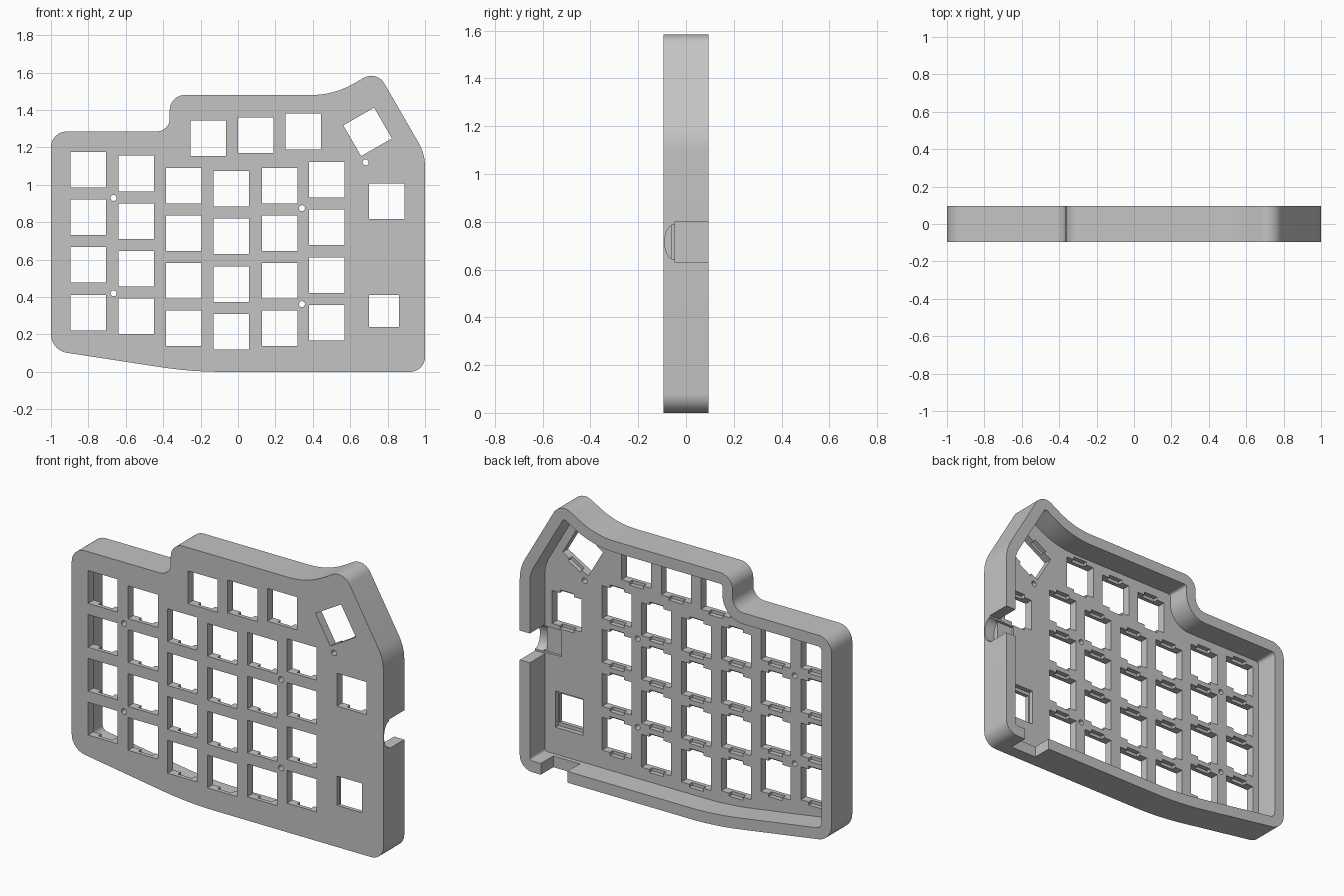
import bpy, bmesh, math
from mathutils import Vector, Matrix

if "Cube" in bpy.data.objects:
    bpy.data.objects.remove(bpy.data.objects["Cube"])

FRONT, BACK, PLATE_BACK = -0.095, 0.095, -0.045
WALL, KEY, PITCH = 0.065, 0.19, 0.2545


def rounded(corners, per_turn=48):
    """Polygon with every corner (x, z, radius) replaced by an arc."""
    points = []
    for i, (x, z, r) in enumerate(corners):
        c = Vector((x, z))
        a = (Vector(corners[i - 1][:2]) - c).normalized()
        b = (Vector(corners[(i + 1) % len(corners)][:2]) - c).normalized()
        half = a.angle(b) / 2
        centre = c + (a + b).normalized() * r / math.sin(half)
        start = c + a * r / math.tan(half) - centre
        end = c + b * r / math.tan(half) - centre
        sweep = math.atan2(start.x * end.y - start.y * end.x, start.dot(end))
        steps = max(6, round(abs(sweep) / math.tau * per_turn))
        for k in range(steps + 1):
            points.append(centre + Matrix.Rotation(sweep * k / steps, 2) @ start)
    return points


def inset(points, d):
    """Offset a counter-clockwise outline inwards."""
    out = []
    for i, p in enumerate(points):
        a = (p - points[i - 1]).normalized()
        b = (points[(i + 1) % len(points)] - p).normalized()
        n = Vector((-a.y - b.y, a.x + b.x)).normalized()
        out.append(p + n * d / n.dot(Vector((-a.y, a.x))))
    return out


def rect(x, z, w, h, turn=0):
    rot = Matrix.Rotation(math.radians(turn), 2)
    return [Vector((x, z)) + rot @ Vector((sx * w / 2, sz * h / 2))
            for sx, sz in ((-1, -1), (1, -1), (1, 1), (-1, 1))]


def ellipse(x, z, rx, rz, n=24):
    return [Vector((x + rx * math.cos(math.tau * k / n), z + rz * math.sin(math.tau * k / n)))
            for k in range(n)]


def prisms(name, outlines, y0, y1):
    """One object holding outlines in xz extruded along y."""
    bm = bmesh.new()
    for pts in outlines:
        face = bm.faces.new([bm.verts.new((p.x, y0, p.y)) for p in pts])
        new = bmesh.ops.extrude_face_region(bm, geom=[face])["geom"]
        bmesh.ops.translate(bm, vec=(0, y1 - y0, 0),
                            verts=[v for v in new if isinstance(v, bmesh.types.BMVert)])
    bmesh.ops.recalc_face_normals(bm, faces=bm.faces)
    mesh = bpy.data.meshes.new(name)
    bm.to_mesh(mesh)
    bm.free()
    obj = bpy.data.objects.new(name, mesh)
    bpy.context.collection.objects.link(obj)
    return obj


# Case outline, counter-clockwise from the lower left corner
outline = rounded([
    (-1, 0.115, 0.1), (-0.25, 0, 2.2), (1, 0, 0.08), (1, 1.165, 0.25),
    (0.742, 1.612, 0.08), (0.513, 1.48, 0.45), (-0.365, 1.48, 0.08),
    (-0.365, 1.285, 0.07), (-1, 1.285, 0.085)])
case = prisms("keyboard_case", [outline], FRONT, BACK)

# Key positions: staggered columns, top row, thumb keys
keys = [(x, z + PITCH * row, 0)
        for x, z in ((-0.8, 0.317), (-0.543, 0.297), (-0.29, 0.232),
                     (-0.035, 0.215), (0.222, 0.232), (0.475, 0.263))
        for row in range(4)]
keys += [(-0.16, 1.25, 0), (0.095, 1.265, 0), (0.35, 1.285, 0),
         (0.693, 1.283, 30), (0.796, 0.912, 0)]
screws = [(-0.665, 0.93), (-0.665, 0.42), (0.342, 0.875), (0.342, 0.362), (0.682, 1.12)]

holes = [rect(x, z, KEY, KEY, t) for x, z, t in keys]
holes += [ellipse(x, z, 0.016, 0.016) for x, z in screws]
holes.append(rect(0.781, 0.326, 0.16, 0.17))
clips = [rect(x, z, 0.09, KEY + 0.036, t) for x, z, t in keys]
clips.append(rect(0.781, 0.326, 0.175, 0.21))

# Finger scoop runs along x, so it is turned after extrusion
scoop = prisms("scoop_cutter", [ellipse(0, 0, 0.045, 0.075)], 0.935, 1.1)
scoop.data.transform(Matrix.Translation((0, -0.045, 0.715)) @ Matrix.Rotation(-math.pi / 2, 4, "Z"))

cutters = [
    prisms("cavity_cutter", [inset(outline, WALL)], PLATE_BACK, 0.2),
    prisms("hole_cutter", holes, -0.2, 0),
    prisms("clip_cutter", clips, -0.072, 0),
    prisms("side_port_cutter", [rect(1, 0.715, 0.2, 0.17)], PLATE_BACK - 0.001, 0.2),
    prisms("port_recess_cutter", [rect(0.89, 0.715, 0.12, 0.15)], -0.06, 0),
    scoop,
    prisms("bottom_gap_cutter", [rect(0.78, 0.02, 0.17, 0.14)], -0.02, 0.2),
]
for cutter in cutters:
    cutter.hide_render = True
    mod = case.modifiers.new(cutter.name, "BOOLEAN")
    mod.operation, mod.solver, mod.object = "DIFFERENCE", "EXACT", cutter

# Bake the cuts and drop the helpers
bpy.context.view_layer.update()
baked = bpy.data.meshes.new_from_object(case.evaluated_get(bpy.context.evaluated_depsgraph_get()))
case.modifiers.clear()
case.data = baked
for cutter in cutters:
    bpy.data.objects.remove(cutter)

# Single grey plastic
grey = bpy.data.materials.new("grey_plastic")
grey.use_nodes = True
color = (0.55, 0.55, 0.55, 1)
grey.diffuse_color = color
grey.node_tree.nodes["Principled BSDF"].inputs["Base Color"].default_value = color
case.data.materials.clear()
case.data.materials.append(grey)

bpy.ops.object.select_all(action="DESELECT")
case.select_set(True)
bpy.context.view_layer.objects.active = case
bpy.ops.object.shade_smooth_by_angle(angle=math.radians(30))
